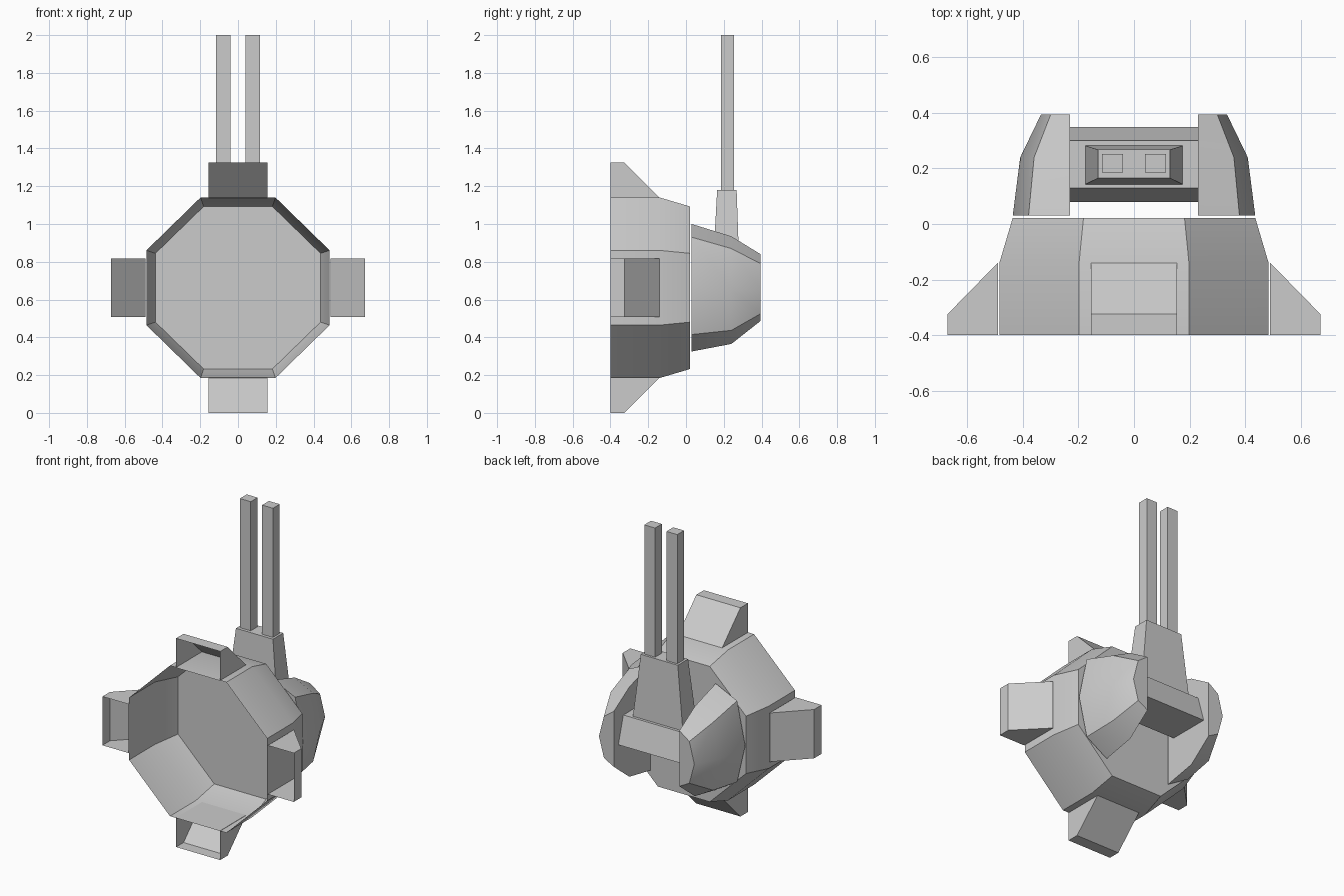
import bpy, bmesh, math
from mathutils import Matrix

cube = bpy.data.objects.get("Cube")
if cube:
    bpy.data.objects.remove(cube, do_unlink=True)

grey = bpy.data.materials.new("light_grey")
grey.use_nodes = True
grey.diffuse_color = (0.6, 0.6, 0.6, 1)
grey.node_tree.nodes["Principled BSDF"].inputs["Base Color"].default_value = (0.6, 0.6, 0.6, 1)

MID = 0.6625  # height of the drum axis


def loft(name, rings, cap_start=True, cap_end=True, matrix=None):
    """Join matching closed rings of points into a shell."""
    bm = bmesh.new()
    loops = [[bm.verts.new(p) for p in ring] for ring in rings]
    for a, b in zip(loops, loops[1:]):
        for i in range(len(a)):
            j = (i + 1) % len(a)
            bm.faces.new((a[i], a[j], b[j], b[i]))
    if cap_start:
        bm.faces.new(loops[0])
    if cap_end:
        bm.faces.new(loops[-1])
    if matrix:
        bm.transform(matrix)
    bmesh.ops.recalc_face_normals(bm, faces=bm.faces[:])
    mesh = bpy.data.meshes.new(name)
    bm.to_mesh(mesh)
    bm.free()
    mesh.materials.append(grey)
    obj = bpy.data.objects.new(name, mesh)
    bpy.context.collection.objects.link(obj)
    bpy.ops.object.select_all(action="DESELECT")
    obj.select_set(True)
    bpy.context.view_layer.objects.active = obj
    bpy.ops.object.shade_smooth_by_angle(angle=math.radians(30))


def rect(x0, x1, y0, y1, z):
    return [(x0, y0, z), (x1, y0, z), (x1, y1, z), (x0, y1, z)]


def octagon(y, rx, rz, cut):
    quarter = [(rx, cut), (cut, rz)]
    pts = quarter + [(-x, z) for x, z in reversed(quarter)]
    pts += [(-x, -z) for x, z in pts]
    return [(x, y, MID + z) for x, z in pts]


# Hollow drum, open at the front
loft("drum", [octagon(-0.4, 0.485, 0.478, 0.198), octagon(-0.14, 0.485, 0.478, 0.198),
              octagon(0.022, 0.437, 0.43, 0.182)], cap_start=False)

# Four wedge fins around the drum, open at the front
for name, turn, base, tip in (("top_fin", 0, 0.476, 0.6625), ("left_fin", 90, 0.49, 0.672),
                              ("bottom_fin", 180, 0.476, 0.6625), ("right_fin", 270, 0.49, 0.672)):
    def slab(y, top):
        return [(-0.155, y, base), (0.155, y, base), (0.155, y, top), (-0.155, y, top)]
    spin = Matrix.Translation((0, 0, MID)) @ Matrix.Rotation(math.radians(turn), 4, "Y")
    loft(name, [slab(-0.4, tip), slab(-0.325, tip), slab(-0.14, base + 0.001)],
         cap_start=False, matrix=spin)


# Rounded side pods at the back, ridged along the middle of the outer side
def pod_ring(side, y, outer, shoulder, heights):
    top, upper, ridge, lower, bottom = heights
    pts = [(0.23, top), (shoulder, upper), (outer, ridge), (shoulder, lower), (0.23, bottom)]
    return [(side * x, y, z) for x, z in pts]


for name, side in (("left_pod", 1), ("right_pod", -1)):
    loft(name, [pod_ring(side, 0.03, 0.437, 0.38, (1.0, 0.93, 0.66, 0.415, 0.325)),
                pod_ring(side, 0.24, 0.41, 0.36, (0.935, 0.87, 0.65, 0.437, 0.365)),
                pod_ring(side, 0.395, 0.335, 0.3, (0.84, 0.79, 0.655, 0.525, 0.487))])

# Crossbar between the pods
loft("crossbar", [rect(-0.23, 0.23, 0.08, 0.35, 0.61), rect(-0.23, 0.23, 0.13, 0.3, 0.78)])

# Tapered mount and twin barrels
loft("gun_mount", [rect(-0.175, 0.175, 0.143, 0.282, 0.78), rect(-0.13, 0.13, 0.165, 0.268, 1.18)])
for name, x in (("left_barrel", 0.078), ("right_barrel", -0.078)):
    loft(name, [rect(x - 0.038, x + 0.038, 0.185, 0.253, z) for z in (1.17, 2.0)])
